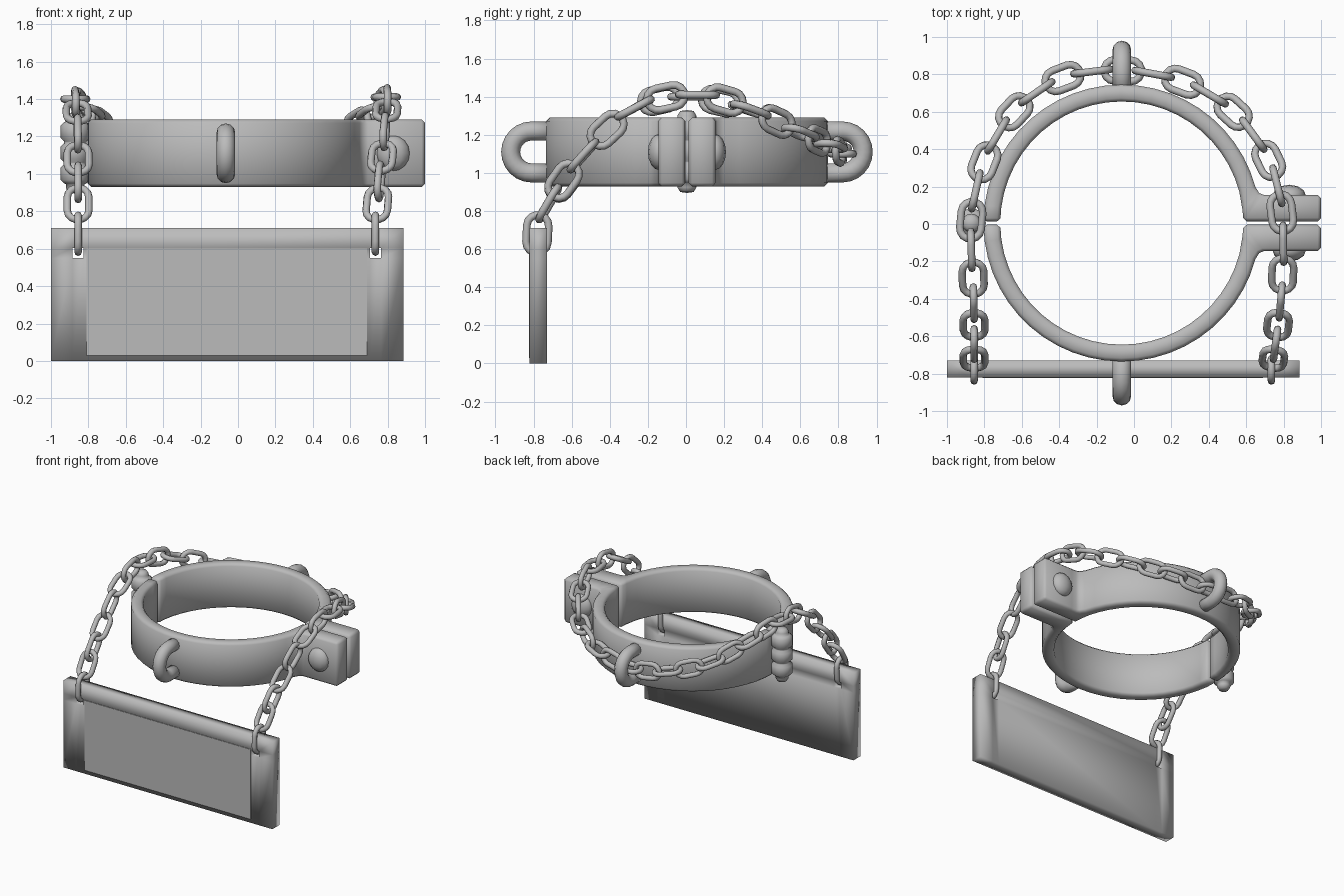
import bpy, bmesh, math
from mathutils import Vector, Matrix

if "Cube" in bpy.data.objects:
    bpy.data.objects.remove(bpy.data.objects["Cube"])

CX, CY = -0.065, 0.005          # collar centre
Z0, Z1 = 0.93, 1.29             # collar bottom and top
ZM = (Z0 + Z1) / 2

steel = bpy.data.materials.new("grey_steel")
steel.diffuse_color = (0.5, 0.5, 0.5, 1)
steel.use_nodes = True
steel.node_tree.nodes["Principled BSDF"].inputs["Base Color"].default_value = steel.diffuse_color


def finish(name, bm, smooth=True, bevel=0):
    bmesh.ops.recalc_face_normals(bm, faces=bm.faces[:])
    for f in bm.faces:
        f.smooth = smooth
    me = bpy.data.meshes.new(name)
    bm.to_mesh(me)
    bm.free()
    me.materials.append(steel)
    ob = bpy.data.objects.new(name, me)
    bpy.context.collection.objects.link(ob)
    if bevel:
        m = ob.modifiers.new("bevel", 'BEVEL')
        m.width, m.segments = bevel, 1
        m.limit_method, m.angle_limit = 'ANGLE', math.radians(50)
    return ob


def tube(bm, path, r, sides, closed, mat):
    """Sweep a circle along a path lying in the local XY plane."""
    n, rings = len(path), []
    for i, p in enumerate(path):
        a = path[i - 1] if closed or i else p
        b = path[(i + 1) % n] if closed or i < n - 1 else p
        t = (b - a).normalized()
        side = Vector((t.y, -t.x, 0))
        rings.append([bm.verts.new(mat @ (p + side * r * math.cos(k * math.tau / sides)
                      + Vector((0, 0, r * math.sin(k * math.tau / sides))))) for k in range(sides)])
    for i in range(n if closed else n - 1):
        A, B = rings[i], rings[(i + 1) % n]
        for k in range(sides):
            j = (k + 1) % sides
            bm.faces.new((A[k], A[j], B[j], B[k]))
    if not closed:
        bm.faces.new(rings[0])
        bm.faces.new(rings[-1])


def arc(cx, r, a0, a1, n):
    return [Vector((cx + r * math.cos(math.radians(a0 + (a1 - a0) * i / n)),
                    r * math.sin(math.radians(a0 + (a1 - a0) * i / n)), 0)) for i in range(n + 1)]


# Collar halves: a half ring that runs into a straight clamp flange
R_IN, R_OUT, GAP = 0.65, 0.74, 0.009
stations = []
for i in range(25):
    a = math.radians(179.3 - (179.3 - 15) * i / 24)
    stations.append(((R_IN * math.cos(a), R_IN * math.sin(a)),
                     (R_OUT * math.cos(a), R_OUT * math.sin(a))))
stations += [((0.645, 0.07), (0.735, 0.16)), ((0.65, GAP), (0.76, 0.15)),
             ((0.78, GAP), (0.80, 0.15)), ((1.0 - CX, GAP), (1.0 - CX, 0.15))]
for name, s in (("collar_back_half", 1), ("collar_front_half", -1)):
    bm = bmesh.new()
    rows = [[bm.verts.new((CX + p[0], CY + s * p[1], z))
             for p, z in ((i, Z0), (o, Z0), (o, Z1), (i, Z1))] for i, o in stations]
    for A, B in zip(rows, rows[1:]):
        for k in range(4):
            j = (k + 1) % 4
            bm.faces.new((A[k], A[j], B[j], B[k]))
    bm.faces.new(rows[0])
    bm.faces.new(rows[-1])
    finish(name, bm, bevel=0.018)

# Staples: U-shaped loops on the front and back of the collar
for name, s in (("front_staple", -1), ("back_staple", 1)):
    bm = bmesh.new()
    path = [Vector((0.70, -0.11, 0))] + arc(0.815, 0.11, -90, 90, 12) + [Vector((0.70, 0.11, 0))]
    mat = Matrix(((0, 0, 1, CX), (s, 0, 0, CY), (0, 1, 0, ZM), (0, 0, 0, 1)))
    tube(bm, path, 0.05, 12, False, mat)
    finish(name, bm)

# Bolt heads on the clamp flanges
for name, s in (("front_bolt", -1), ("back_bolt", 1)):
    bm = bmesh.new()
    bmesh.ops.create_uvsphere(bm, u_segments=12, v_segments=8, radius=1,
        matrix=Matrix.Translation((0.83, CY + s * 0.145, ZM)) @ Matrix.Diagonal((0.09, 0.06, 0.095, 1)))
    finish(name, bm)

# Hinge: pin with tapered caps and three knuckles in one turned profile
profile = [(0.0, 0.895), (0.035, 0.90), (0.05, 0.925), (0.05, 0.945)]
for k in range(3):
    z = 0.945 + 0.112 * k
    profile += [(0.06, z + 0.004), (0.078, z + 0.022), (0.078, z + 0.09), (0.06, z + 0.108)]
profile += [(0.05, 1.281), (0.05, 1.30), (0.035, 1.325), (0.0, 1.33)]
bm = bmesh.new()
verts = [bm.verts.new((-0.87 + r, CY, z)) for r, z in profile]
edges = [bm.edges.new(e) for e in zip(verts, verts[1:])]
bmesh.ops.spin(bm, geom=verts + edges, cent=(-0.87, CY, 0), axis=(0, 0, 1),
               angle=math.tau, steps=16)
bmesh.ops.remove_doubles(bm, verts=bm.verts[:], dist=0.0005)
finish("hinge", bm)

# Sign board with a square hole near each top corner
xs = [-1.0, -0.885, -0.825, 0.705, 0.765, 0.885]
zs = [0.0, 0.55, 0.605, 0.71]
bm = bmesh.new()
grid = [[bm.verts.new((x, -0.82, z)) for z in zs] for x in xs]
for i in range(5):
    for j in range(3):
        if not (j == 1 and i in (1, 3)):
            bm.faces.new((grid[i][j], grid[i + 1][j], grid[i + 1][j + 1], grid[i][j + 1]))
front = bm.faces[:]
back = bmesh.ops.extrude_face_region(bm, geom=front, use_keep_orig=True)
bmesh.ops.translate(bm, vec=(0, 0.09, 0),
                    verts=[g for g in back["geom"] if isinstance(g, bmesh.types.BMVert)])
finish("sign_board", bm)

# Flat writing panel on the board
bm = bmesh.new()
bmesh.ops.create_cube(bm, size=1, matrix=Matrix.Translation((-0.06, -0.821, 0.315))
                      @ Matrix.Diagonal((1.5, 0.006, 0.57, 1)))
finish("sign_panel", bm, smooth=False)

# Chain: flat links at these points, upright links halfway between them
flat = [Vector(p) for p in (
    (-0.855, -0.72, 0.84), (-0.855, -0.54, 1.08), (-0.86, -0.29, 1.33), (-0.87, 0.02, 1.40),
    (-0.80, 0.33, 1.33), (-0.64, 0.60, 1.21), (-0.38, 0.78, 1.14), (-0.06, 0.82, 1.10),
    (0.26, 0.76, 1.14), (0.53, 0.60, 1.21), (0.72, 0.34, 1.33), (0.79, 0.06, 1.41),
    (0.795, -0.27, 1.34), (0.77, -0.54, 1.09), (0.745, -0.72, 0.84))]
ends = [Vector((-0.855, -0.78, 0.68)), Vector((0.735, -0.78, 0.68))]
link = arc(0.0425, 0.0575, -90, 90, 7) + arc(-0.0425, 0.0575, 90, 270, 7)


def add_link(bm, pos, along, upright):
    t = along.normalized()
    h = t.cross(Vector((0, 0, 1))).normalized()
    w, n = (t.cross(h), h) if upright else (h, t.cross(h))
    mat = Matrix((t, w, n)).transposed().to_4x4()
    tube(bm, link, 0.02, 8, True, Matrix.Translation(pos) @ mat)


bm = bmesh.new()
P = [ends[0]] + flat + [ends[1]]
for i in range(1, len(P) - 1):
    add_link(bm, P[i], P[i + 1] - P[i - 1], False)
    if i < len(P) - 2:
        mid = (9 * (P[i] + P[i + 1]) - P[i - 1] - P[i + 2]) / 16
        add_link(bm, mid, P[i + 1] - P[i], True)
for e in ends:
    add_link(bm, e, Vector((0, 0.05, 1)), True)
finish("chain", bm)
